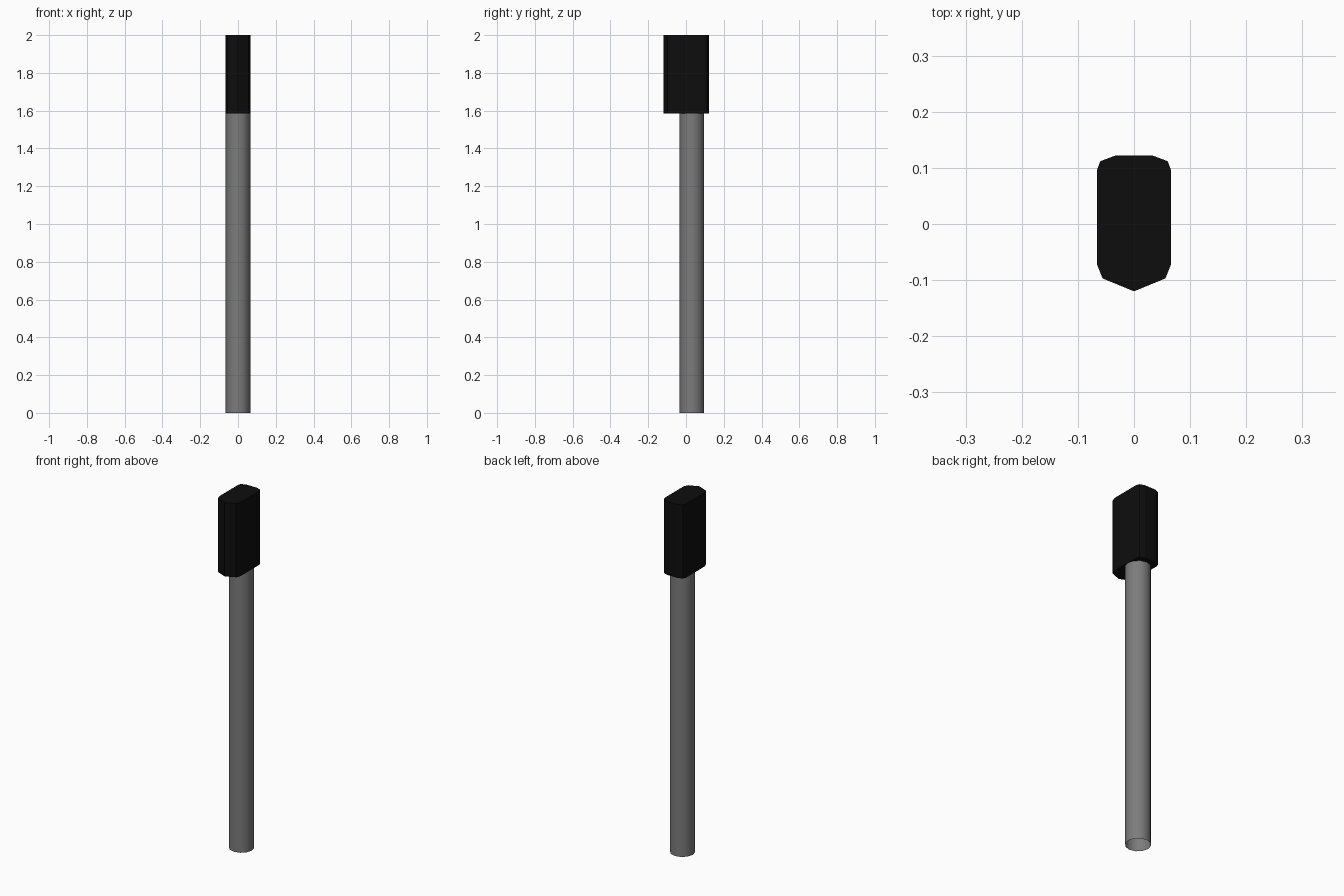
import bpy, bmesh, math

if "Cube" in bpy.data.objects:
    bpy.data.objects.remove(bpy.data.objects["Cube"])


def material(name, rgb):
    m = bpy.data.materials.new(name)
    m.diffuse_color = (*rgb, 1)
    m.use_nodes = True
    m.node_tree.nodes["Principled BSDF"].inputs["Base Color"].default_value = m.diffuse_color
    return m


def prism(name, outline, z0, z1, mat, capped, smooth):
    """Extrude a counter-clockwise outline from z0 to z1."""
    bm = bmesh.new()
    low = [bm.verts.new((x, y, z0)) for x, y in outline]
    high = [bm.verts.new((x, y, z1)) for x, y in outline]
    n = len(outline)
    for i in range(n):
        j = (i + 1) % n
        bm.faces.new((low[i], low[j], high[j], high[i])).smooth = smooth
    if capped:
        bm.faces.new(low[::-1])
        bm.faces.new(high)
    mesh = bpy.data.meshes.new(name)
    bm.to_mesh(mesh)
    bm.free()
    mesh.materials.append(mat)
    obj = bpy.data.objects.new(name, mesh)
    bpy.context.collection.objects.link(obj)
    return obj


grey = material("grey metal", (0.2, 0.2, 0.2))
black = material("black", (0.004, 0.004, 0.004))

# Hollow round post, open at the foot, set slightly towards the back
sides, radius = 12, 0.065
circle = [(radius * math.cos(math.tau * i / sides),
           0.031 + radius * math.sin(math.tau * i / sides)) for i in range(sides)]
prism("post", circle, 0, 1.59, grey, False, True)

# Housing with a pointed front and chamfered back, mirrored from its right half
half = [(0.056, -0.097), (0.066, -0.072), (0.066, 0.096), (0.06, 0.112), (0.033, 0.122)]
outline = [(0, -0.12)] + half + [(-x, y) for x, y in reversed(half)]
prism("housing", outline, 1.585, 2.0, black, True, False)
